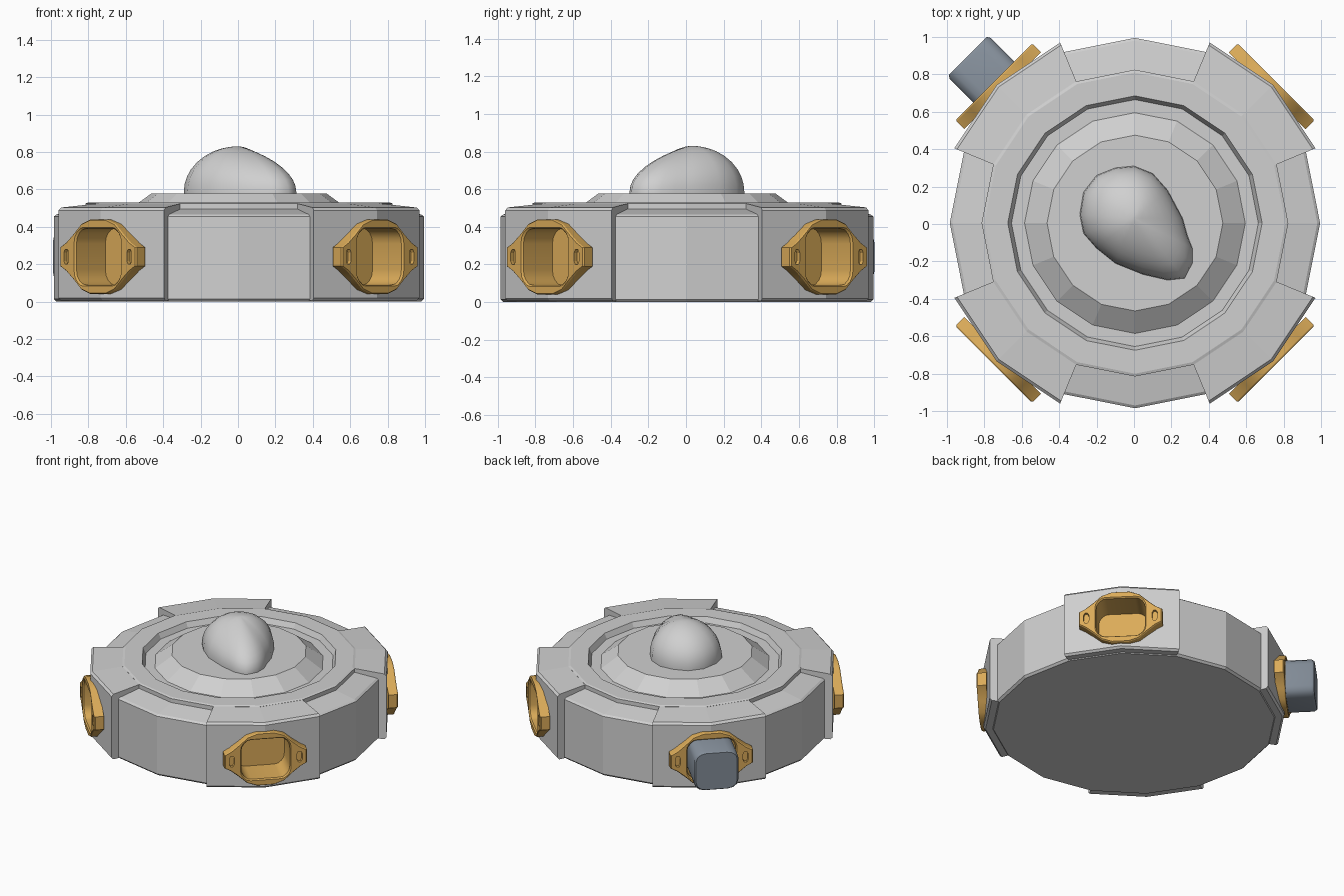
import bpy, bmesh, math
from mathutils import Matrix

if "Cube" in bpy.data.objects:
    bpy.data.objects.remove(bpy.data.objects["Cube"])

OFF = 0.005          # slight offset of the round base
CZ = 0.24            # height of the socket centres


def material(name, col):
    m = bpy.data.materials.new(name)
    m.diffuse_color = (*col, 1)
    m.use_nodes = True
    m.node_tree.nodes["Principled BSDF"].inputs["Base Color"].default_value = m.diffuse_color
    return m


GREY = material("light_grey", (0.63, 0.63, 0.63))
GOLD = material("gold", (0.71, 0.41, 0.10))
STEEL = material("blue_grey", (0.23, 0.27, 0.32))


def loft(name, loops, mat, closed=False, mtx=None, smooth=None):
    """Skin a list of equal loops; cap both ends, or join last to first."""
    bm = bmesh.new()
    rows = [[bm.verts.new(p) for p in lp] for lp in loops]
    n = len(rows[0])
    for a, b in zip(rows, rows[1:]):
        for i in range(n):
            j = (i + 1) % n
            bm.faces.new((a[i], a[j], b[j], b[i]))
    if not closed:
        bm.faces.new(rows[0])
        bm.faces.new(rows[-1])
    bmesh.ops.recalc_face_normals(bm, faces=bm.faces)
    if mtx:
        bm.transform(mtx)
    me = bpy.data.meshes.new(name)
    bm.to_mesh(me)
    bm.free()
    ob = bpy.data.objects.new(name, me)
    bpy.context.collection.objects.link(ob)
    me.materials.append(mat)
    if smooth:
        bpy.ops.object.select_all(action='DESELECT')
        ob.select_set(True)
        bpy.context.view_layer.objects.active = ob
        bpy.ops.object.shade_smooth_by_angle(angle=math.radians(smooth))
    return ob


def cut(ob, cutter):
    mod = ob.modifiers.new("cut", 'BOOLEAN')
    mod.operation = 'DIFFERENCE'
    mod.solver = 'EXACT'
    mod.object = cutter
    bpy.context.view_layer.objects.active = ob
    bpy.ops.object.modifier_apply(modifier=mod.name)


def mirror4(quarter):
    """Mirror a quarter outline into a full closed outline."""
    half = quarter + [(-u, v) for u, v in reversed(quarter)]
    return half + [(-u, -v) for u, v in half]


def ring(outline, x, s=1.0):
    return [(x, u * s, CZ + v * s) for u, v in outline]


def circle(r, z, n=16):
    return [(r * math.cos(2 * math.pi * i / n), r * math.sin(2 * math.pi * i / n), z)
            for i in range(n)]


# round base with raised rim, groove and central plateau
base_profile = [(0.975, 0), (0.99, 0.015), (0.99, 0.455), (0.975, 0.466), (0.82, 0.495),
                (0.82, 0.525), (0.805, 0.53), (0.68, 0.53), (0.66, 0.49), (0.59, 0.49),
                (0.47, 0.577)]
shift = Matrix.Translation((OFF, OFF, 0))
base = loft("round_base", [circle(r, z) for r, z in base_profile], GREY, mtx=shift)

# outlines of the socket flange, its opening and the plug
flange = mirror4([(0.29, 0.05), (0.245, 0.075), (0.19, 0.12), (0.13, 0.175), (0.06, 0.2)])
opening = mirror4([(0.17, 0.07), (0.165, 0.1), (0.15, 0.125), (0.125, 0.145), (0.1, 0.15)])
plug_outline = mirror4([(0.155, 0.085), (0.145, 0.118), (0.118, 0.14), (0.08, 0.148)])
slot = mirror4([(0.018, 0.022), (0.009, 0.04)])

block_profile = [(0.80, 0.006), (1.03, 0.006), (1.045, 0.02), (1.045, 0.487),
                 (1.03, 0.503), (0.82, 0.524), (0.80, 0.524)]

for k, place in enumerate(("back_right", "back_left", "front_left", "front_right")):
    mtx = shift @ Matrix.Rotation(math.radians(45 + 90 * k), 4, 'Z')

    # raised side block, two facets wide
    sections = []
    for d in (-22.5, 0, 22.5):
        c, s = math.cos(math.radians(d)), math.sin(math.radians(d))
        sections.append([(r * c, r * s, z) for r, z in block_profile])
    block = loft("side_block_" + place, sections, GREY, mtx=mtx)

    # pocket for the socket
    pocket = loft("pocket_cutter", [ring(opening, 0.825, 1.08), ring(opening, 1.2, 1.08)],
                  GREY, mtx=mtx)
    cut(base, pocket)
    cut(block, pocket)
    bpy.data.objects.remove(pocket)

    # flanged socket cup
    socket = loft("socket_" + place,
                  [ring(opening, 0.84), ring(opening, 1.058), ring(opening, 1.068, 1.05),
                   ring(flange, 1.068, 0.975), ring(flange, 1.06), ring(flange, 1.0),
                   ring(opening, 1.0, 1.06), ring(opening, 0.83, 1.06)],
                  GOLD, mtx=mtx, smooth=28)
    # slots in the ears
    for side in (-1, 1):
        pts = [(u + side * 0.238, v) for u, v in slot]
        slot_cutter = loft("slot_cutter", [ring(pts, 1.045), ring(pts, 1.1)], GOLD, mtx=mtx)
        cut(socket, slot_cutter)
        bpy.data.objects.remove(slot_cutter)

    # plug in one socket
    if place == "back_left":
        loft("plug", [ring(plug_outline, 0.85), ring(plug_outline, 1.245),
                      ring(plug_outline, 1.263, 0.93)], STEEL, mtx=mtx, smooth=40)

# pebble-like dome on top, drawn out towards the front right
foot = [(0.26, 0.03), (0.285, -0.06), (0.312, -0.13), (0.312, -0.21), (0.27, -0.29),
        (0.18, -0.30), (0.05, -0.27), (-0.10, -0.21), (-0.20, -0.13), (-0.27, -0.05),
        (-0.29, 0.05), (-0.27, 0.17), (-0.20, 0.26), (-0.10, 0.30), (0.0, 0.31),
        (0.10, 0.27), (0.18, 0.18)]
PX, PY = 0.0, 0.03
rows = [[(x, y, 0.57) for x, y in foot]]
for s in (1.0, 0.985, 0.94, 0.87, 0.76, 0.62, 0.46, 0.3, 0.14, 0.04):
    row = []
    for x, y in foot:
        dx, dy = x - PX, y - PY
        tail = max(0.0, (dx - dy) / math.hypot(dx, dy) / math.sqrt(2))
        p = 2 - 0.8 * tail
        row.append((PX + dx * s, PY + dy * s, 0.585 + 0.245 * math.sqrt(1 - s ** p)))
    rows.append(row)
loft("dome", rows, GREY, smooth=60)
